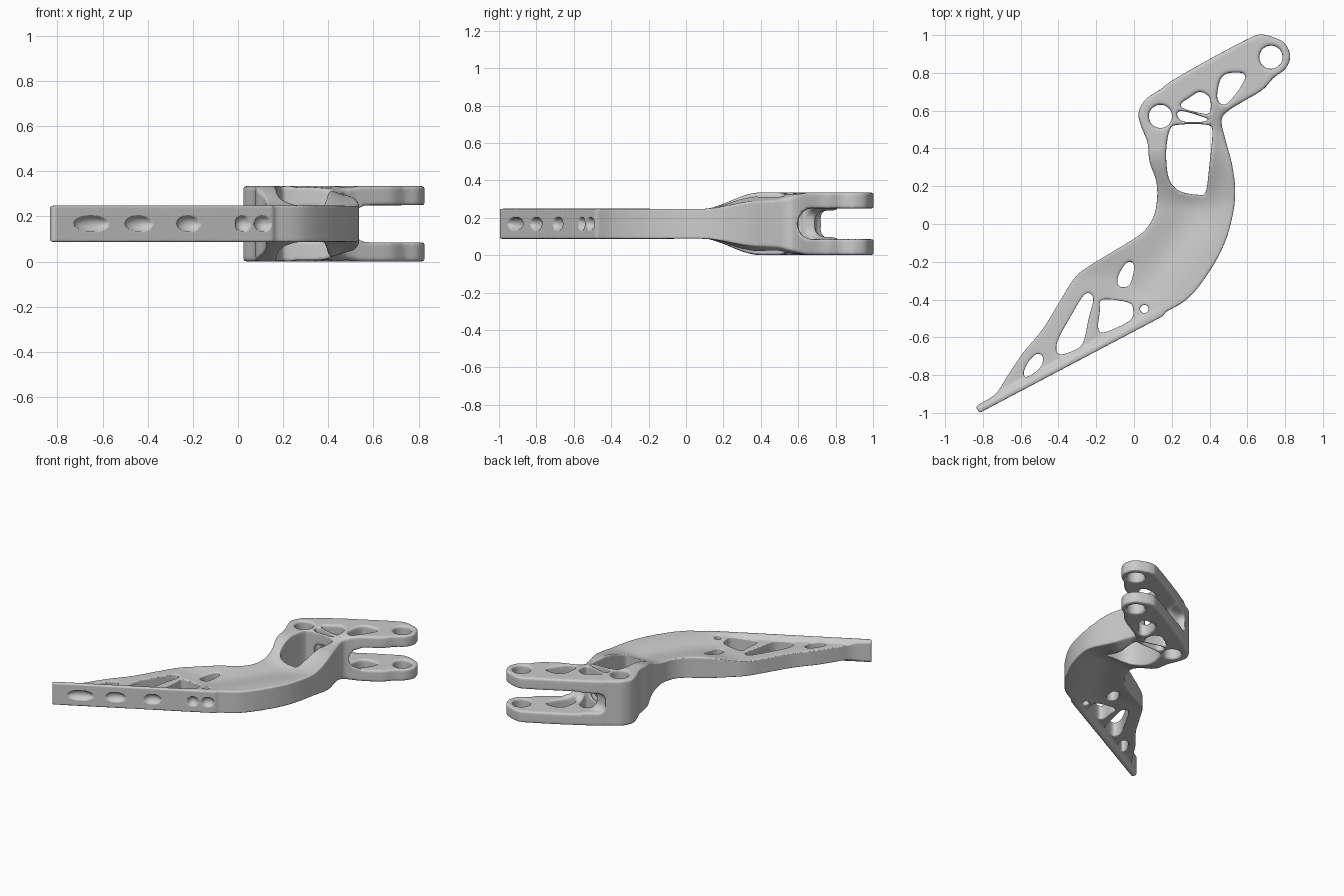
import bpy, bmesh, math
from mathutils import Vector

if "Cube" in bpy.data.objects:
    bpy.data.objects.remove(bpy.data.objects["Cube"])

HALF = 0.1675                      # half of the full height


def smooth(pts, closed=True, n=6):
    """Catmull-Rom line through the points."""
    c, out = len(pts), []
    get = (lambda i: Vector(pts[i % c])) if closed else (lambda i: Vector(pts[max(0, min(c - 1, i))]))
    for i in range(c if closed else c - 1):
        a, b, d, e = get(i - 1), get(i), get(i + 1), get(i + 2)
        for k in range(n):
            t = k / n
            out.append(0.5 * (2 * b + (d - a) * t + (2 * a - 5 * b + 4 * d - e) * t * t
                              + (3 * b - a - 3 * d + e) * t ** 3))
    return out if closed else out + [get(c - 1)]


def circle(x, y, r, n=48):
    return [Vector((x + r * math.cos(2 * math.pi * i / n), y + r * math.sin(2 * math.pi * i / n))) for i in range(n)]


def link(name, mesh):
    ob = bpy.data.objects.new(name, mesh)
    bpy.context.collection.objects.link(ob)
    return ob


def baked(ob):
    bpy.context.view_layer.update()
    dg = bpy.context.evaluated_depsgraph_get()
    return bpy.data.meshes.new_from_object(ob.evaluated_get(dg))


def plate(name, loops, half):
    """Extrude an outline with holes into a closed solid centred on z = 0."""
    cu = bpy.data.curves.new(name, 'CURVE')
    cu.dimensions, cu.fill_mode, cu.extrude = '2D', 'BOTH', half
    for loop in loops:
        s = cu.splines.new('POLY')
        s.points.add(len(loop) - 1)
        for p, v in zip(s.points, loop):
            p.co = (v[0], v[1], 0, 1)
        s.use_cyclic_u = True
    tmp = link(name + "_curve", cu)
    me = baked(tmp)
    bpy.data.objects.remove(tmp)
    bm = bmesh.new()
    bm.from_mesh(me)
    bmesh.ops.remove_doubles(bm, verts=bm.verts, dist=1e-5)
    bmesh.ops.recalc_face_normals(bm, faces=bm.faces)
    bm.to_mesh(me)
    bm.free()
    return link(name, me)


def slot(ob, lo, hi, half, radius):
    """Cut a rounded box, centred on z = 0, out of an object."""
    bpy.ops.mesh.primitive_cube_add(size=1, location=((lo[0] + hi[0]) / 2, (lo[1] + hi[1]) / 2, 0))
    c = bpy.context.object
    c.name = "slot_cutter"
    c.scale = (hi[0] - lo[0], hi[1] - lo[1], 2 * half)
    bpy.ops.object.transform_apply(location=False, rotation=False, scale=True)
    bv = c.modifiers.new("round", 'BEVEL')
    bv.width, bv.segments = radius, 5
    m = ob.modifiers.new("slot", 'BOOLEAN')
    m.operation, m.solver, m.object = 'DIFFERENCE', 'EXACT', c
    c.hide_render = True
    c.hide_set(True)
    return c


def step(a, b, v):
    t = max(0, min(1, (v - a) / (b - a)))
    return t * t * (3 - 2 * t)


# Plan outline, from the mounting strip's right end round to its left tip
P0, P1 = Vector((-0.818, -1.0)), Vector((0.155, -0.487))
outline = [P1] + smooth([
    (0.165, -0.468), (0.29, -0.39), (0.40, -0.25), (0.48, -0.10), (0.523, 0.05), (0.536, 0.18),
    (0.518, 0.32), (0.483, 0.45), (0.463, 0.55), (0.50, 0.60), (0.58, 0.65), (0.68, 0.71),
    (0.74, 0.775), (0.80, 0.82), (0.827, 0.885), (0.80, 0.955), (0.74, 0.988), (0.68, 1.003),
    (0.62, 0.988), (0.40, 0.873), (0.20, 0.758), (0.14, 0.713), (0.062, 0.66), (0.024, 0.59),
    (0.037, 0.52), (0.072, 0.43), (0.082, 0.33), (0.117, 0.23), (0.122, 0.13), (0.10, 0.03),
    (0.04, -0.05), (-0.08, -0.127), (-0.22, -0.212), (-0.31, -0.28), (-0.39, -0.405),
    (-0.483, -0.556), (-0.593, -0.69), (-0.673, -0.81), (-0.733, -0.90), (-0.825, -0.957)], closed=False)
outline += [Vector((-0.838, -0.97)), P0]

# Lightening windows and pin holes
windows = [
    [(0.19, 0.50), (0.23, 0.525), (0.39, 0.525), (0.415, 0.49), (0.40, 0.32), (0.38, 0.17),
     (0.34, 0.155), (0.24, 0.175), (0.185, 0.24), (0.17, 0.38)],
    [(0.24, 0.60), (0.39, 0.558), (0.37, 0.542), (0.25, 0.545)],
    [(0.245, 0.622), (0.38, 0.582), (0.405, 0.60), (0.40, 0.67), (0.35, 0.70), (0.31, 0.68)],
    [(0.44, 0.67), (0.48, 0.63), (0.54, 0.69), (0.588, 0.77), (0.57, 0.80), (0.47, 0.785)],
    [(-0.01, -0.20), (0.0, -0.24), (-0.025, -0.325), (-0.08, -0.33), (-0.085, -0.28), (-0.045, -0.21)],
    [(-0.26, -0.37), (-0.215, -0.39), (-0.24, -0.50), (-0.27, -0.63), (-0.32, -0.67),
     (-0.40, -0.69), (-0.405, -0.62), (-0.33, -0.48)],
    [(-0.17, -0.40), (-0.03, -0.415), (-0.005, -0.45), (-0.02, -0.51), (-0.16, -0.575),
     (-0.19, -0.55), (-0.18, -0.46)],
    [(-0.51, -0.685), (-0.48, -0.71), (-0.50, -0.765), (-0.57, -0.812), (-0.585, -0.79), (-0.56, -0.73)],
]
holes = [smooth(w) for w in windows] + [circle(0.055, -0.45, 0.024), circle(0.14, 0.57, 0.062),
                                        circle(0.725, 0.883, 0.062)]
arm = plate("bracket_arm", [outline] + holes, HALF)

# Slot between the two lugs, its run-out above the lower pin, and the crossbar opening
cutters = [slot(arm, (0.25, 0.60), (1.3, 1.5), 0.082, 0.07),
           slot(arm, (0.15, 0.69), (1.2, 1.4), 0.07, 0.05),
           slot(arm, (0.25, 0.42), (0.385, 0.72), 0.075, 0.05)]

# Voxel blend for the cast, organic surface
rm = arm.modifiers.new("blend", 'REMESH')
rm.mode, rm.voxel_size = 'VOXEL', 0.0085
sm = arm.modifiers.new("soften", 'SMOOTH')
sm.factor, sm.iterations = 0.5, 8
me = baked(arm)
arm.modifiers.clear()
arm.data = me
for c in cutters:
    bpy.data.objects.remove(c)

# Thickness: full-height strip, slimmer truss, ramp up to the lugs, dished web in the bend
along = (P1 - P0).normalized()
inward = Vector((-along.y, along.x))
a, b = Vector((0.03, -0.33)), Vector((0.31, 0.06))
pockets = ((-0.65, 0.085), (-0.44, 0.065), (-0.22, 0.055), (0.02, 0.035), (0.11, 0.04))
for v in me.vertices:
    p = Vector((v.co.x, v.co.y))
    x, y = p
    d, s = (p - P0).dot(inward), (p - P0).dot(along)
    rise = step(0.08, 0.40, y)
    rise *= 1 - 0.5 * step(0.34, 0.50, x) * (1 - step(0.48, 0.66, y))
    h = 0.485 + 0.515 * rise
    h *= 1 - 0.32 * step(0.02, 0.06, d) * (1 - step(-0.15, 0.1, x)) * (1 - step(-0.3, -0.08, y))
    t = max(0, min(1, (p - a).dot(b - a) / (b - a).length_squared))
    h *= 1 - 0.28 * step(0.02, 0.06, d) * math.exp(-((p - a.lerp(b, t)).length / 0.12) ** 2)
    z = v.co.z * h
    v.co.z = HALF + z
    # Shallow pockets in the strip face
    if d < 0.012:
        for px, w in pockets:
            q = 1 - ((s - (px - P0.x) / along.x) / w) ** 2 - (z / 0.035) ** 2
            if q > 0:
                v.co.xy = p + inward * 0.032 * math.sqrt(q)
me.polygons.foreach_set("use_smooth", [True] * len(me.polygons))
